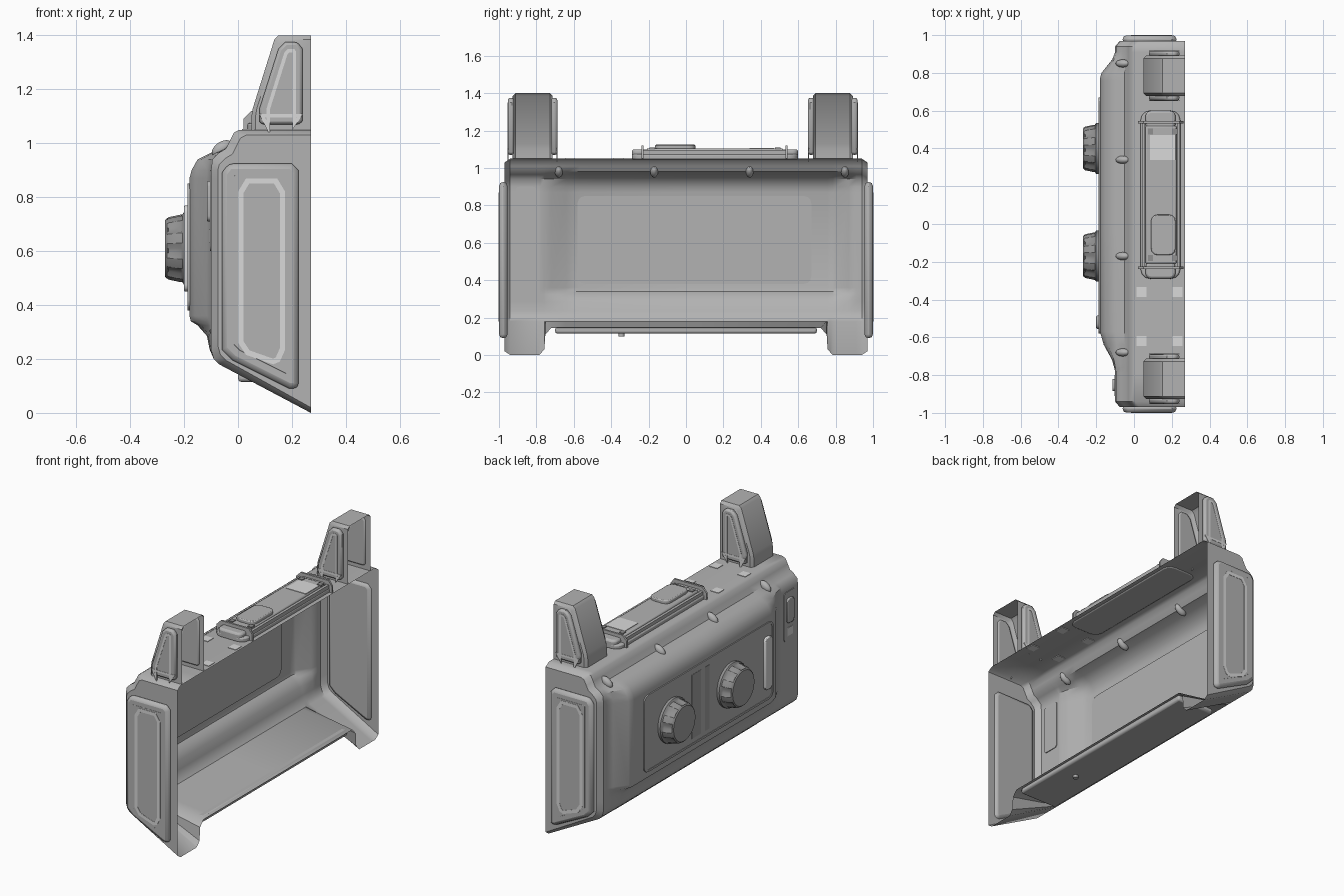
import bpy, bmesh, math
from mathutils import Matrix

if "Cube" in bpy.data.objects:
    bpy.data.objects.remove(bpy.data.objects["Cube"])

def material(name, v):
    m = bpy.data.materials.new(name)
    m.diffuse_color = (v, v, v, 1)
    m.use_nodes = True
    m.node_tree.nodes["Principled BSDF"].inputs["Base Color"].default_value = m.diffuse_color
    return m

BODY = material("body grey", 0.45)
LIGHT = material("light grey", 0.70)
DARK = material("dark grey", 0.28)
MID = material("mid grey", 0.36)

def finish(name, bm, mat, bevel=0, seg=2):
    bmesh.ops.recalc_face_normals(bm, faces=bm.faces)
    me = bpy.data.meshes.new(name)
    bm.to_mesh(me)
    bm.free()
    ob = bpy.data.objects.new(name, me)
    bpy.context.collection.objects.link(ob)
    me.materials.append(mat)
    if bevel:
        b = ob.modifiers.new("bevel", 'BEVEL')
        b.width, b.segments = bevel, seg
        b.limit_method, b.angle_limit = 'ANGLE', math.radians(50)
    return ob

def place(axis, u, v, w):
    return {'x': (w, u, v), 'y': (u, w, v), 'z': (u, v, w)}[axis]

def prism(name, pts, axis, a, b, mat, bevel=0, seg=2):
    bm = bmesh.new()
    lo, hi = [[bm.verts.new(place(axis, u, v, w)) for u, v in pts] for w in (a, b)]
    bm.faces.new(lo)
    bm.faces.new(hi)
    for i in range(len(pts)):
        j = (i + 1) % len(pts)
        bm.faces.new((lo[i], lo[j], hi[j], hi[i]))
    return finish(name, bm, mat, bevel, seg)

def offset(pts, d):
    # move a counter-clockwise outline inward
    out, n = [], len(pts)
    for i in range(n):
        (ax, ay), (bx, by), (cx, cy) = pts[i - 1], pts[i], pts[(i + 1) % n]
        l1, l2 = math.hypot(bx - ax, by - ay), math.hypot(cx - bx, cy - by)
        n1, n2 = (-(by - ay) / l1, (bx - ax) / l1), (-(cy - by) / l2, (cx - bx) / l2)
        k = d / (1 + n1[0] * n2[0] + n1[1] * n2[1])
        out.append((bx + (n1[0] + n2[0]) * k, by + (n1[1] + n2[1]) * k))
    return out

def ring(name, pts, width, axis, a, b, mat):
    bm = bmesh.new()
    inner = offset(pts, width)
    loops = [[bm.verts.new(place(axis, u, v, w)) for u, v in p]
             for p, w in ((pts, a), (pts, b), (inner, b), (inner, a))]
    for k in range(4):
        p, q = loops[k], loops[(k + 1) % 4]
        for i in range(len(pts)):
            j = (i + 1) % len(pts)
            bm.faces.new((p[i], p[j], q[j], q[i]))
    return finish(name, bm, mat)

def rrect(u0, u1, v0, v1, r, n=3):
    out = []
    for k, (cu, cv) in enumerate(((u1 - r, v1 - r), (u0 + r, v1 - r), (u0 + r, v0 + r), (u1 - r, v0 + r))):
        for i in range(n + 1):
            t = math.pi / 2 * (k + i / n)
            out.append((cu + r * math.cos(t), cv + r * math.sin(t)))
    return out

def rect(u0, u1, v0, v1):
    return [(u0, v0), (u1, v0), (u1, v1), (u0, v1)]

def interp(table, t):
    if t <= table[0][0]:
        return table[0][1]
    for (a, p), (b, q) in zip(table, table[1:]):
        if t <= b:
            return p + (q - p) * (t - a) / (b - a)
    return table[-1][1]

# Open-backed shell lofted along y: front bulge and lower feet vary with y
FOOT = [(0, .145), (.72, .145), (.752, .11), (.757, .03), (.785, 0), (.94, 0), (.97, .02)]
BULGE = [(-.78, 0), (-.72, .2), (-.64, .75), (-.57, 1), (.77, 1), (.80, .9), (.87, .2), (.91, 0)]
# base x, bulged x, z
PROFILE = [(-.07, -.07, .18), (-.09, -.09, .20), (-.10, -.105, .235), (-.10, -.115, .285),
           (-.10, -.15, .325), (-.10, -.175, .34), (-.10, -.18, .36), (-.10, -.18, .87),
           (-.10, -.172, .90), (-.095, -.15, .94), (-.07, -.10, .965), (-.045, -.05, .98),
           (-.03, -.03, 1.01), (-.015, -.015, 1.04), (.005, .005, 1.05), (.27, .27, 1.05)]
stations = sorted({y for y, _ in BULGE} | {s * y for y, _ in FOOT for s in (1, -1)})
bm = bmesh.new()
rows = []
for y in stations:
    t, end = interp(BULGE, y), abs(y) > .96
    pts = [(.27, interp(FOOT, abs(y)))] + [(a + (b - a) * t, z) for a, b, z in PROFILE]
    if end:
        pts = [(x + (.025 if x < .2 else 0), z - .02 if z > .9 else z + (.015 if .1 < z < .3 else 0)) for x, z in pts]
    rows.append([bm.verts.new((x, y, z)) for x, z in pts])
for p, q in zip(rows, rows[1:]):
    for i in range(len(p) - 1):
        bm.faces.new((p[i], p[i + 1], q[i + 1], q[i]))
bm.faces.new(rows[0])
bm.faces.new(rows[-1])
finish("housing_shell", bm, BODY)

# Side panels with light stripe rings
side = [(-.02, .195), (.19, .09), (.225, .09), (.225, .90), (.20, .925), (-.035, .925), (-.06, .89), (-.06, .235)]
stripe = [(.03, .215), (.13, .18), (.155, .19), (.175, .235), (.175, .82), (.145, .87), (.03, .87), (0, .82), (0, .26)]
for s, tag in ((1, "back"), (-1, "front")):
    prism("side_panel_" + tag, side, 'y', s * .955, s * .999, BODY, .02)
    prism("side_pad_" + tag, offset(side, .045), 'y', s * .99, s * 1.0, BODY, .003)
    ring("side_stripe_" + tag, stripe, .02, 'y', s * .992, s * 1.0015, LIGHT)

# Upright posts, open at the back, with panels and stripes on both sides
post = [(.27, 1.05), (.27, 1.4), (.15, 1.4), (.135, 1.385), (.055, 1.13), (.05, 1.10), (.05, 1.05)]
plate = [(.085, 1.07), (.23, 1.07), (.24, 1.085), (.24, 1.35), (.22, 1.375), (.175, 1.375), (.15, 1.35), (.08, 1.13), (.08, 1.08)]
mark = offset(plate, .025)
for c, tag in ((.785, "back"), (-.82, "front")):
    bm = bmesh.new()
    rows = []
    for dy, d in ((-.107, .015), (-.092, 0), (.092, 0), (.107, .015)):
        rows.append([bm.verts.new((min(x + d, .27), c + dy, z - d if z > 1.38 else z)) for x, z in post])
    for p, q in zip(rows, rows[1:]):
        for i in range(1, len(post) - 1):
            bm.faces.new((p[i], p[i + 1], q[i + 1], q[i]))
    bm.faces.new(rows[0])
    bm.faces.new(rows[-1])
    finish("post_" + tag, bm, BODY)
    for s in (1, -1):
        prism("post_panel_" + tag, plate, 'y', c + s * .10, c + s * .132, BODY, .012)
        ring("post_stripe_" + tag, mark, .013, 'y', c + s * .128, c + s * .1335, LIGHT)

# Front control panel with raised border and centre plates
panel = rrect(-.58, .67, .38, .85, .04)
prism("control_panel", panel, 'x', -.175, -.184, BODY)
ring("control_border", panel, .012, 'x', -.18, -.187, BODY)
prism("panel_strip", rect(.12, .21, .42, .81), 'x', -.18, -.186, MID)
prism("panel_strip_narrow", rect(.04, .08, .42, .81), 'x', -.18, -.186, MID)
prism("panel_bar", rrect(-.555, -.485, .45, .77, .025), 'x', -.18, -.20, LIGHT, .005)

# End indicator
prism("indicator_plate", rrect(-.91, -.80, .60, .90, .02), 'x', -.095, -.104, BODY)
prism("indicator_bar", rrect(-.885, -.82, .71, .86, .02), 'x', -.10, -.115, BODY, .004)
prism("indicator_light", rect(-.88, -.83, .63, .68), 'x', -.10, -.107, LIGHT)

# Knobs with notched grips
for cy, tag in ((.40, "back"), (-.17, "front")):
    bm = bmesh.new()
    N, rows = 40, []
    for x, r, notch in ((-.178, .135, 0), (-.20, .135, 0), (-.206, .127, 0), (-.212, .127, .012),
                        (-.258, .117, .012), (-.264, .112, 0), (-.27, .105, 0)):
        row = []
        for k in range(N):
            a = math.tau * k / N
            rr = r - (notch if k % 5 < 2 else 0)
            row.append(bm.verts.new((x, cy + rr * math.cos(a), .61 + rr * math.sin(a))))
        rows.append(row)
    for p, q in zip(rows, rows[1:]):
        for k in range(N):
            j = (k + 1) % N
            bm.faces.new((p[k], p[j], q[j], q[k]))
    bm.faces.new(rows[0])
    bm.faces.new(rows[-1])
    ob = finish("knob_" + tag, bm, DARK)
    ob.data.materials.append(MID)
    for f in ob.data.polygons:
        if f.center.x < -.268:
            f.material_index = 1

# Rounded lugs along the upper front edge
for y in (.85, .34, -.17, -.68):
    bm = bmesh.new()
    m = Matrix.Translation((-.06, y, .98)) @ Matrix.Rotation(math.radians(-35), 4, 'Y') @ Matrix.Diagonal((.042, .021, .025, 1))
    bmesh.ops.create_uvsphere(bm, u_segments=16, v_segments=10, radius=1, matrix=m)
    finish("edge_lug", bm, BODY)

# Top unit: base, body, cover, clamps, rails and clips
prism("top_unit_base", rrect(.035, .245, -.29, .60, .05), 'z', 1.045, 1.075, BODY, .008)
for y0, y1 in ((-.29, -.20), (.50, .60)):
    prism("top_unit_end", rrect(.06, .22, y0, y1, .03), 'z', 1.05, 1.10, BODY, .012)
prism("top_unit_body", rect(.06, .225, -.21, .52), 'z', 1.05, 1.105, BODY, .008)
prism("top_unit_cover", rrect(.09, .22, -.165, .05, .035), 'z', 1.10, 1.125, BODY, .006)
prism("top_unit_label", rect(.085, .22, .34, .47), 'z', 1.10, 1.108, LIGHT)
clamp = [(.02, 1.05), (.262, 1.05), (.262, 1.09), (.24, 1.12), (.05, 1.12), (.02, 1.09)]
for y in (-.232, .538):
    prism("top_clamp", clamp, 'y', y - .006, y + .006, BODY)
for x in (.05, .235):
    prism("top_rail", rect(x - .008, x + .008, -.23, .54), 'z', 1.07, 1.095, BODY)
    for y in (-.18, .49):
        xx = .087 if x < .1 else .215
        prism("top_clip", rect(xx - .014, xx + .014, y - .015, y + .015), 'z', 1.10, 1.11, DARK)

# Light squares on the top
for x in (.04, .23):
    for y in (-.36, -.62):
        prism("top_marker", rect(x - .026, x + .026, y - .027, y + .027), 'z', 1.046, 1.053, LIGHT)

# Underside plate and button
prism("underside_plate", rect(.0, .255, -.70, .70), 'z', .115, .15, BODY, .012)
prism("underside_button", rrect(.13, .16, -.36, -.33, .013), 'z', .10, .12, BODY)

# Smooth shading with crisp edges
for ob in bpy.data.objects:
    ob.select_set(True)
bpy.context.view_layer.objects.active = bpy.data.objects["housing_shell"]
bpy.ops.object.shade_smooth_by_angle(angle=math.radians(38))
